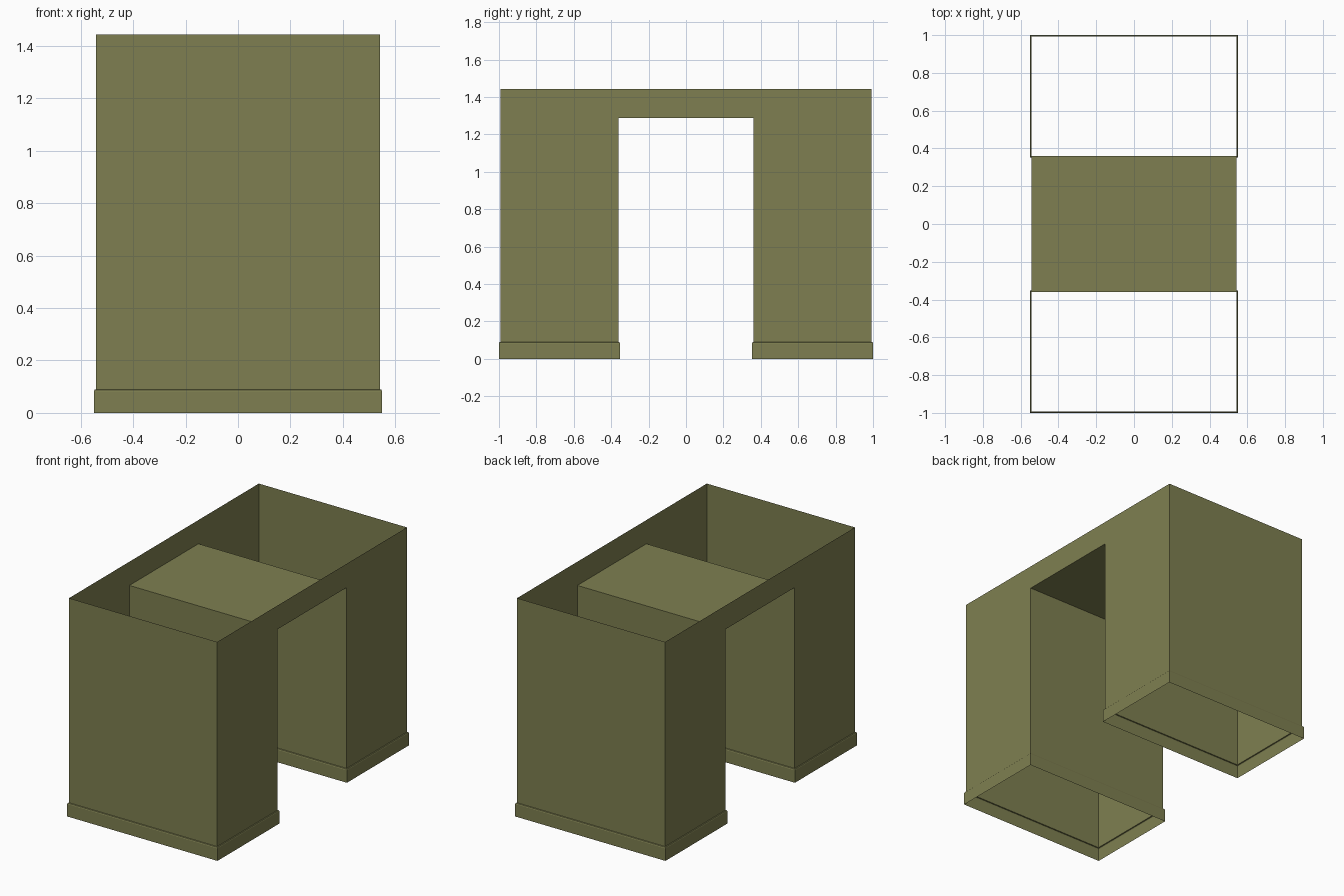
import bpy, bmesh

if "Cube" in bpy.data.objects:
    bpy.data.objects.remove(bpy.data.objects["Cube"])

olive = bpy.data.materials.new("olive")
olive.diffuse_color = (0.21, 0.213, 0.082, 1)
olive.use_nodes = True
olive.node_tree.nodes["Principled BSDF"].inputs["Base Color"].default_value = olive.diffuse_color

X, Y, YI = 0.542, 0.992, 0.361      # wall half width, half length, opening half length
ZT, ZO, ZB = 1.443, 1.286, 0.09     # top rim, opening top, skirting top
D = 0.008                           # skirting projection


def make(name, build):
    bm = bmesh.new()
    build(bm)
    bmesh.ops.remove_doubles(bm, verts=bm.verts, dist=1e-5)
    mesh = bpy.data.meshes.new(name)
    bm.to_mesh(mesh)
    bm.free()
    mesh.materials.append(olive)
    obj = bpy.data.objects.new(name, mesh)
    bpy.context.collection.objects.link(obj)


def face(bm, pts):
    bm.faces.new([bm.verts.new(p) for p in pts])


# Open-topped shell: arch-shaped sides, end walls and the opening lining
def shell(bm):
    arch = [(-Y, ZB), (-YI, ZB), (-YI, ZO), (YI, ZO), (YI, ZB), (Y, ZB), (Y, ZT), (-Y, ZT)]
    face(bm, [(X, y, z) for y, z in arch])
    face(bm, [(-X, y, z) for y, z in reversed(arch)])
    for i in (1, 2, 3, 5, 7):
        (a, b), (c, d) = arch[i], arch[(i + 1) % 8]
        face(bm, [(X, a, b), (-X, a, b), (-X, c, d), (X, c, d)])


# Skirting strip around the foot of one leg, chamfered at the top
def skirting(sign):
    def build(bm):
        lo, hi = sorted((sign * YI, sign * Y))
        def ring(o, z):
            return [(-X - o, lo - o, z), (X + o, lo - o, z), (X + o, hi + o, z), (-X - o, hi + o, z)]
        rings = [ring(D, 0), ring(D, ZB - 0.008), ring(D * 0.7, ZB - 0.002), ring(0, ZB)]
        for r, s in zip(rings, rings[1:]):
            for i in range(4):
                j = (i + 1) % 4
                face(bm, [r[i], r[j], s[j], s[i]])
    return build


make("arch_shell", shell)
make("front_skirting", skirting(-1))
make("back_skirting", skirting(1))
